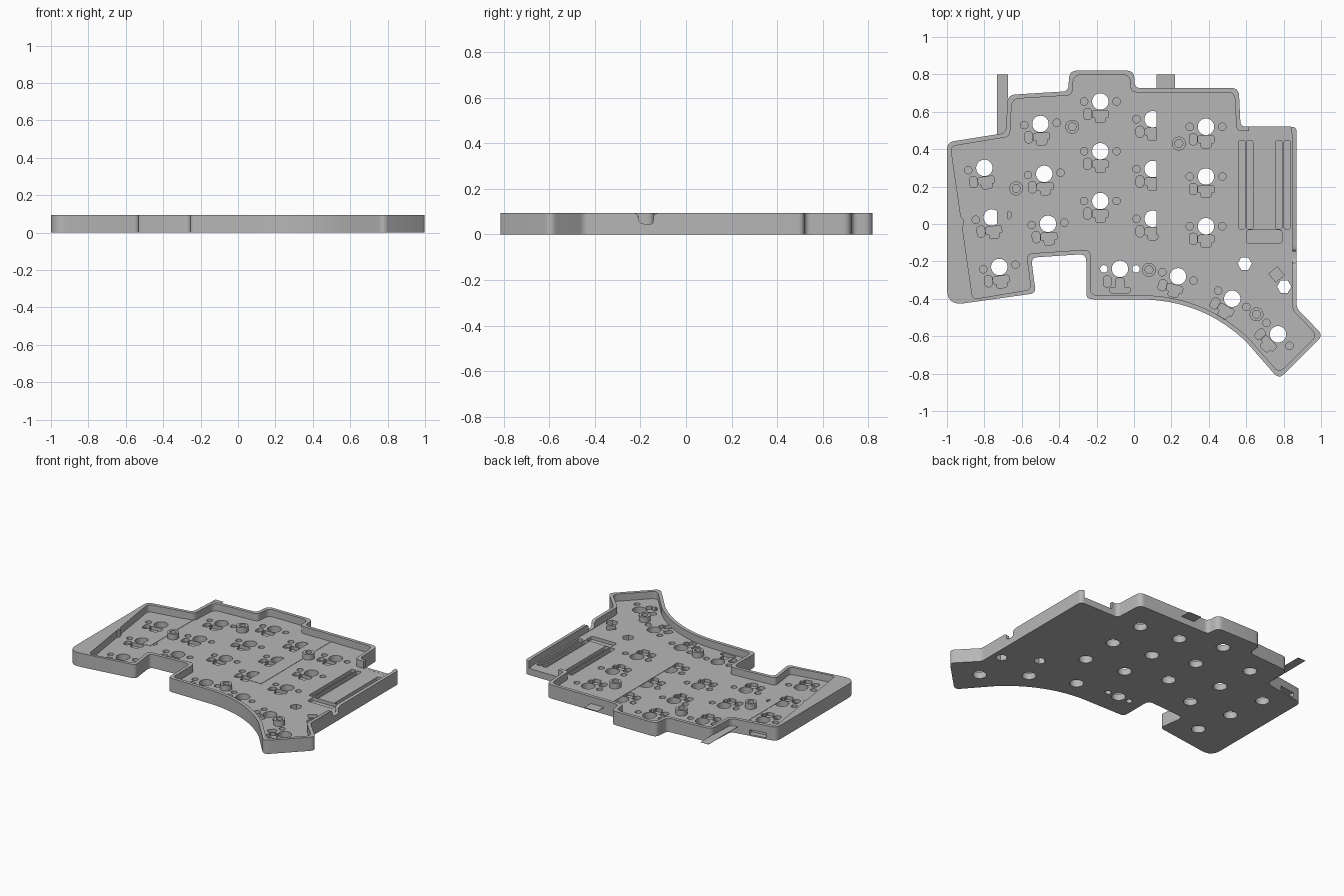
import bpy, bmesh, math
from mathutils import Vector, Matrix

cube = bpy.data.objects.get("Cube")
if cube:
    bpy.data.objects.remove(cube, do_unlink=True)

TOP, FLOOR, POCKET = 0.095, 0.045, 0.022
WALL = 0.023

grey = bpy.data.materials.new("plain grey")
grey.use_nodes = True
colour = (0.47, 0.47, 0.47, 1)
grey.diffuse_color = colour
grey.node_tree.nodes["Principled BSDF"].inputs["Base Color"].default_value = colour


# ---------- profile helpers ----------
def fillet(corners, steps=6):
    """Round each (x, y, radius) corner with a small curve."""
    out, n = [], len(corners)
    for i, (x, y, r) in enumerate(corners):
        p = Vector((x, y))
        if r == 0:
            out.append(p)
            continue
        a = Vector(corners[i - 1][:2]) - p
        b = Vector(corners[(i + 1) % n][:2]) - p
        s = p + a.normalized() * min(r, a.length * 0.49)
        e = p + b.normalized() * min(r, b.length * 0.49)
        for k in range(steps + 1):
            t = k / steps
            out.append(s * (1 - t) ** 2 + p * 2 * t * (1 - t) + e * t * t)
    return out


def inset(corners, d):
    """Move a clockwise outline inward by d."""
    out, n = [], len(corners)
    for i, (x, y, r) in enumerate(corners):
        p = Vector((x, y))
        u = (p - Vector(corners[i - 1][:2])).normalized()
        v = (Vector(corners[(i + 1) % n][:2]) - p).normalized()
        nu, nv = Vector((u.y, -u.x)), Vector((v.y, -v.x))
        q = p + (nu + nv) * d / (1 + nu.dot(nv))
        out.append((q.x, q.y, r))
    return out


def circle(x, y, r, sides=32):
    return [Vector((x + r * math.cos(2 * math.pi * k / sides),
                    y + r * math.sin(2 * math.pi * k / sides))) for k in range(sides)]


def block(x, y, w, h, r=0):
    return fillet([(x - w / 2, y - h / 2, r), (x - w / 2, y + h / 2, r),
                   (x + w / 2, y + h / 2, r), (x + w / 2, y - h / 2, r)], 4)


def tee(half_top, half_low, top, step, low, r=0.012):
    """A two-width recess: one width above the step, another below it."""
    right = [(half_top, top, r), (half_top, step, r / 2), (half_low, step, r / 2), (half_low, low, r)]
    return fillet(right + [(-x, y, q) for x, y, q in reversed(right)], 3)


def turned(points, x, y, degrees):
    m = Matrix.Rotation(math.radians(degrees), 2)
    return [m @ p + Vector((x, y)) for p in points]


# ---------- solid helpers ----------
def prisms(name, profiles, z0, z1, matrix=Matrix()):
    bm = bmesh.new()
    for points in profiles:
        low = [bm.verts.new((p[0], p[1], z0)) for p in points]
        high = [bm.verts.new((p[0], p[1], z1)) for p in points]
        bm.faces.new(low[::-1])
        bm.faces.new(high)
        for i in range(len(low)):
            bm.faces.new((low[i - 1], low[i], high[i], high[i - 1]))
    bmesh.ops.transform(bm, matrix=matrix, verts=bm.verts)
    bmesh.ops.recalc_face_normals(bm, faces=bm.faces)
    mesh = bpy.data.meshes.new(name)
    bm.to_mesh(mesh)
    bm.free()
    mesh.materials.append(grey)
    ob = bpy.data.objects.new(name, mesh)
    bpy.context.collection.objects.link(ob)
    return ob


def activate(ob):
    bpy.ops.object.select_all(action='DESELECT')
    ob.select_set(True)
    bpy.context.view_layer.objects.active = ob


def cut(ob, cutter):
    cutter.hide_render = True
    mod = ob.modifiers.new("cut", 'BOOLEAN')
    mod.operation, mod.solver, mod.object = 'DIFFERENCE', 'MANIFOLD', cutter
    activate(ob)
    bpy.ops.object.modifier_apply(modifier=mod.name)
    bpy.data.objects.remove(cutter, do_unlink=True)


# ---------- tray outline, clockwise from the back left ----------
back = [(-1, 0.437, 0.04), (-0.685, 0.487, 0.03), (-0.675, 0.69, 0.04), (-0.352, 0.71, 0.03),
        (-0.345, 0.82, 0.04), (0, 0.82, 0.04), (0.005, 0.727, 0.03), (0.56, 0.727, 0.04),
        (0.57, 0.52, 0.03), (0.87, 0.52, 0.03), (0.87, -0.45, 0.02),
        (1.01, -0.595, 0.035), (0.775, -0.83, 0.04)]
a, b, c = Vector((0.60, -0.63)), Vector((0.38, -0.42)), Vector((0.08, -0.405))
sweep = []
for k in range(17):
    t = k / 16
    p = a * (1 - t) ** 2 + b * 2 * t * (1 - t) + c * t * t
    sweep.append((p.x, p.y, 0))
front = [(-0.255, -0.402, 0.03), (-0.255, -0.16, 0.04), (-0.55, -0.18, 0.035),
         (-0.525, -0.37, 0.03), (-1, -0.437, 0.09)]
outer = back + sweep + front
inner = inset(outer, WALL)
# the left wall widens into a wedge towards the front
inner[0] = (-0.98, 0.415, 0.03)
inner[-1] = (-0.862, -0.402, 0.03)

tray = prisms("tray", [fillet(outer)], 0, TOP)
cut(tray, prisms("cavity", [fillet(inner)], FLOOR, 0.2))

# ---------- switch positions: x, y, rotation ----------
keys = [(-0.80, 0.30, 8), (-0.76, 0.035, 8), (-0.72, -0.23, 8)]
keys += [(-0.50 + 0.02 * k, 0.535 - 0.267 * k, 4) for k in range(3)]
for x, y in ((-0.18, 0.655), (0.10, 0.56), (0.385, 0.52)):
    keys += [(x, y - 0.266 * k, 0) for k in range(3)]
keys += [(0.235, -0.28, -15), (0.525, -0.40, -30), (0.77, -0.59, -45)]
thumb = (-0.075, -0.24)

# ---------- recesses in the floor ----------
latch = block(-0.068, -0.067, 0.042, 0.06, 0.02)
socket = [circle(-0.087, 0, 0.02, 20), circle(0.087, 0, 0.02, 20), latch,
          tee(0.043, 0.027, -0.048, -0.086, -0.113)]
pockets = [turned(s, x, y, r) for x, y, r in keys for s in socket]
pockets += [turned(s, *thumb, 0) for s in (latch, tee(0.024, 0.055, -0.05, -0.102, -0.128))]
# controller pin slots, cross slot and square recess
pockets += [block(x, 0.21, 0.033, 0.475, 0.012) for x in (0.577, 0.619, 0.775, 0.819)]
pockets.append(block(0.696, -0.067, 0.19, 0.068, 0.012))
pockets.append(turned(block(0, 0, 0.058, 0.058), 0.762, -0.27, 40))
cut(tray, prisms("pockets", pockets, POCKET, 0.07))

# ---------- holes through the floor ----------
holes = [circle(x, y, 0.044) for x, y, _ in keys + [thumb + (0,)]]
holes += [circle(thumb[0] + s * 0.086, thumb[1], 0.02, 20) for s in (-1, 1)]
holes += [circle(0.592, -0.212, 0.038, 6), circle(0.803, -0.335, 0.038, 6)]
cut(tray, prisms("holes", holes, -0.1, 0.2))

# ---------- wall openings ----------
cut(tray, prisms("connector_opening", [block(0.728, 0.52, 0.225, 0.07)], FLOOR + 0.0005, 0.2))
cut(tray, prisms("switch_recess", [turned(block(0, 0, 0.12, 0.06), -0.87, 0.45, 9)], 0.01, 0.042))
# side notch, its profile drawn in y and z and swept along x
notch = fillet([(-0.24, 0.12, 0), (-0.23, 0.096, 0), (-0.212, 0.088, 0.01), (-0.205, 0.047, 0.02),
                (-0.145, 0.047, 0.008), (-0.142, 0.088, 0.01), (-0.115, 0.096, 0), (-0.115, 0.12, 0)])
yz_to_x = Matrix(((0, 0, 1, 0), (1, 0, 0, 0), (0, 1, 0, 0), (0, 0, 0, 1)))
cut(tray, prisms("side_notch", [notch], 0.835, 0.9, yz_to_x))

# ---------- screw posts ----------
posts = [(-0.33, 0.52), (-0.63, 0.19), (0.24, 0.43), (0.08, -0.245), (0.655, -0.483)]
screw_posts = prisms("screw_posts", [circle(x, y, 0.037) for x, y in posts], FLOOR - 0.01, 0.083)
cut(screw_posts, prisms("post_bores", [circle(x, y, 0.021, 24) for x, y in posts], FLOOR, 0.2))
side_post = prisms("side_post", [circle(-0.945, 0.008, 0.036)], FLOOR - 0.01, TOP - 0.001)

# ---------- thin strips laid on the floor and out past the back wall ----------
strips = [prisms("left_strip", [block(-0.703, 0.4, 0.06, 0.80)], FLOOR, FLOOR + 0.002),
          prisms("middle_strip", [block(0.17, 0.37, 0.10, 0.86)], FLOOR, FLOOR + 0.002)]

for ob in [tray, screw_posts, side_post] + strips:
    activate(ob)
    bpy.ops.object.shade_smooth_by_angle(angle=math.radians(30))
